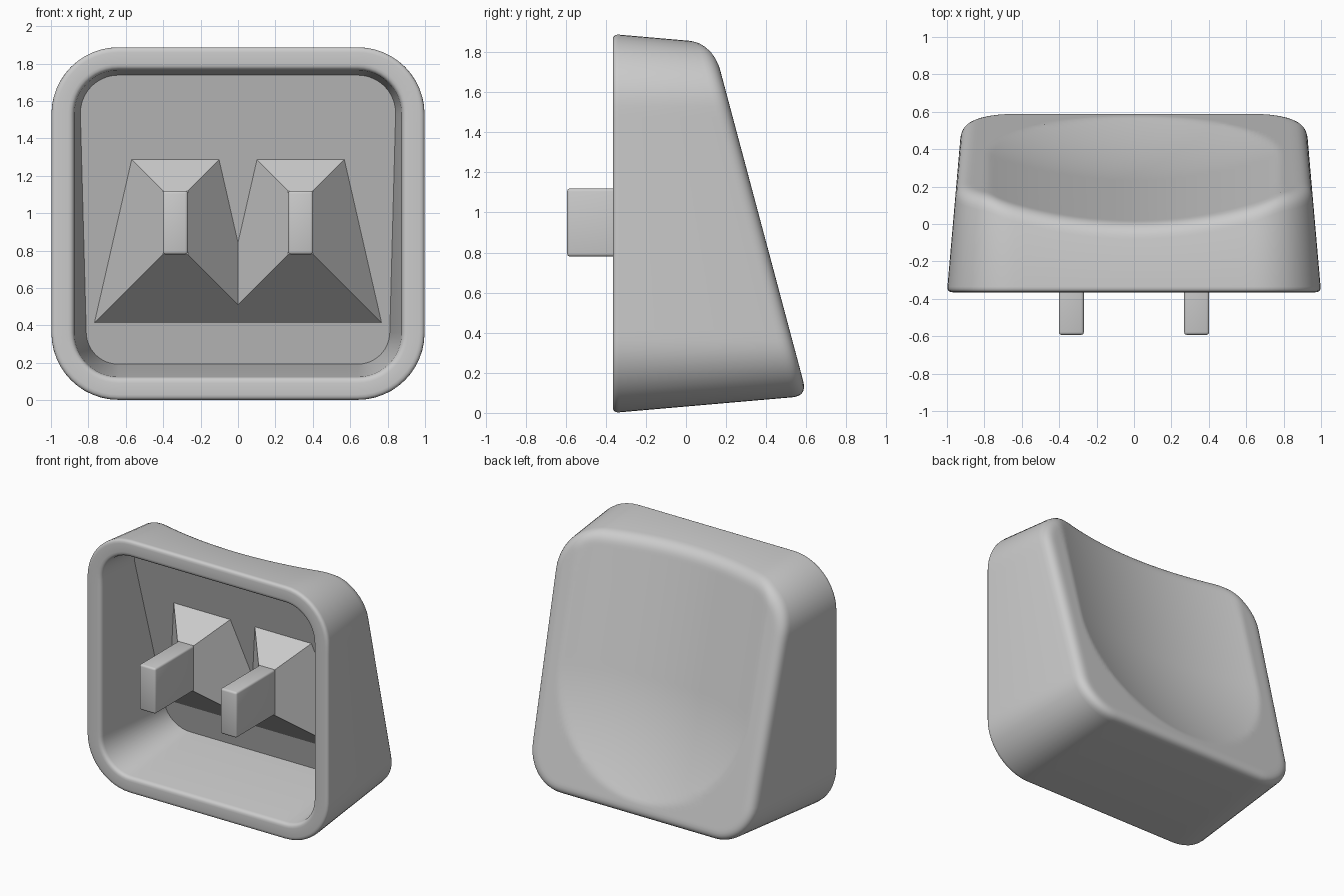
import bpy, bmesh, math
from mathutils import Vector

cube = bpy.data.objects.get("Cube")
if cube:
    bpy.data.objects.remove(cube, do_unlink=True)

grey = bpy.data.materials.new("light_grey")
grey.use_nodes = True
colour = (0.6, 0.6, 0.6, 1)
grey.diffuse_color = colour
grey.node_tree.nodes["Principled BSDF"].inputs["Base Color"].default_value = colour

RIM_Y, MID_Z, RADIUS, DRAFT = -0.365, 0.945, 0.36, 0.087
FLOOR_GAP, TIP_Y = 0.23, -0.14


def finish(name, bm):
    bmesh.ops.recalc_face_normals(bm, faces=bm.faces)
    mesh = bpy.data.meshes.new(name)
    bm.to_mesh(mesh)
    bm.free()
    mesh.materials.append(grey)
    obj = bpy.data.objects.new(name, mesh)
    bpy.context.collection.objects.link(obj)
    bpy.ops.object.select_all(action="DESELECT")
    obj.select_set(True)
    bpy.context.view_layer.objects.active = obj
    bpy.ops.object.shade_smooth_by_angle(angle=math.radians(35))
    return obj


def slope(z):
    """Slanted plane of the touch face."""
    return 0.16 + 0.267 * (1.75 - z)


def face_y(x, z):
    """Touch face with a scoop that is open at the top and round at the bottom."""
    q = (x / 0.78) ** 2 + (max(0, 0.96 - z) / 0.77) ** 2
    return slope(z) - 0.135 * max(0, 1 - q)


def outline(arc=12, straight=22):
    """Rounded rectangle as pairs of core point and outward direction."""
    cx, cz = 1 - RADIUS, MID_Z - RADIUS
    corners = [(cx, cz), (-cx, cz), (-cx, -cz), (cx, -cz)]
    pairs = []
    for i, c in enumerate(corners):
        start = Vector(c)
        end = Vector(corners[(i + 1) % 4])
        for k in range(arc + 1):
            a = (i + k / arc) * math.pi / 2
            way = Vector((math.cos(a), math.sin(a)))
            pairs.append((start, way))
        pairs += [(start.lerp(end, k / straight), way) for k in range(1, straight)]
    return pairs


PAIRS = outline()


def at(pair, inset):
    p = pair[0] + pair[1] * (RADIUS - inset)
    return p.x, p.y + MID_Z


def level(inset, y):
    return [Vector((x, y, z)) for x, z in (at(p, inset) for p in PAIRS)]


def curve(a, b, c, steps):
    """Rings rounding from ring a to ring c around ring b."""
    return [[p.lerp(q, t).lerp(q.lerp(r, t), t) for p, q, r in zip(a, b, c)]
            for t in (k / steps for k in range(steps + 1))]


# Cavity floor and wall
floor_ring = []
for pair in PAIRS:
    y = 0
    for _ in range(6):
        inset = 0.122 + 0.1 * (y - RIM_Y)
        x, z = at(pair, inset)
        y = slope(z) - FLOOR_GAP
    floor_ring.append(Vector((x, y, z)))
rings = [floor_ring]

# Rounded rim
B = 0.03
rings += curve(level(0.125, RIM_Y + B), level(0.122, RIM_Y), level(0.122 - B, RIM_Y), 4)
rings += curve(level(B, RIM_Y), level(0, RIM_Y), level(DRAFT * B, RIM_Y + B), 4)

# Outer wall, rolled over into the touch face
F = 0.075
low, edge, top = [], [], []
for pair in PAIRS:
    y = 0.3
    for _ in range(6):
        inset = DRAFT * (y - RIM_Y)
        x, z = at(pair, inset)
        y = face_y(x, z)
    edge.append(Vector((x, y, z)))
    x, z = at(pair, inset - DRAFT * F)
    low.append(Vector((x, y - F, z)))
    x, z = at(pair, inset + F)
    top.append(Vector((x, face_y(x, z), z)))
rings += curve(low, edge, top, 7)

# Scooped touch face
STEPS = 44
for k in range(1, STEPS):
    s = 1 - k / STEPS
    ring = []
    for p in top:
        x, z = p.x * s, MID_Z + (p.z - MID_Z) * s
        ring.append(Vector((x, face_y(x, z), z)))
    rings.append(ring)

bm = bmesh.new()
loops = [[bm.verts.new(p) for p in ring] for ring in rings]
n = len(PAIRS)
for a, b in zip(loops, loops[1:]):
    for i in range(n):
        j = (i + 1) % n
        bm.faces.new((a[i], a[j], b[j], b[i]))
bm.faces.new(loops[0])
bm.faces.new(loops[-1])
finish("cap_shell", bm)

# Two posts standing on flared bases
for side, sx in (("left", 1), ("right", -1)):
    cx = 0.335 * sx
    bm = bmesh.new()
    tip, base = [], []
    for ux, uz in ((-1, -1), (1, -1), (1, 1), (-1, 1)):
        z = 0.95 + uz * 0.17
        grow = 0.168 if uz > 0 else 0.368
        tip.append(bm.verts.new((cx + ux * 0.067, TIP_Y, z)))
        zb = z + uz * grow
        base.append(bm.verts.new((cx + ux * (0.067 + grow), slope(zb) - FLOOR_GAP + 0.002, zb)))
    bm.faces.new(tip)
    bm.faces.new(base)
    for i in range(4):
        j = (i + 1) % 4
        bm.faces.new((tip[i], tip[j], base[j], base[i]))
    finish(side + "_post_base", bm)

    bm = bmesh.new()
    bmesh.ops.create_cube(bm, size=1)
    back = TIP_Y + 0.03
    for v in bm.verts:
        v.co = Vector((cx + v.co.x * 0.134, (back - 0.593) / 2 + v.co.y * (back + 0.593),
                       0.95 + v.co.z * 0.34))
    bmesh.ops.bevel(bm, geom=bm.edges[:], offset=0.015, segments=3, profile=0.5, affect="EDGES")
    finish(side + "_post", bm)
